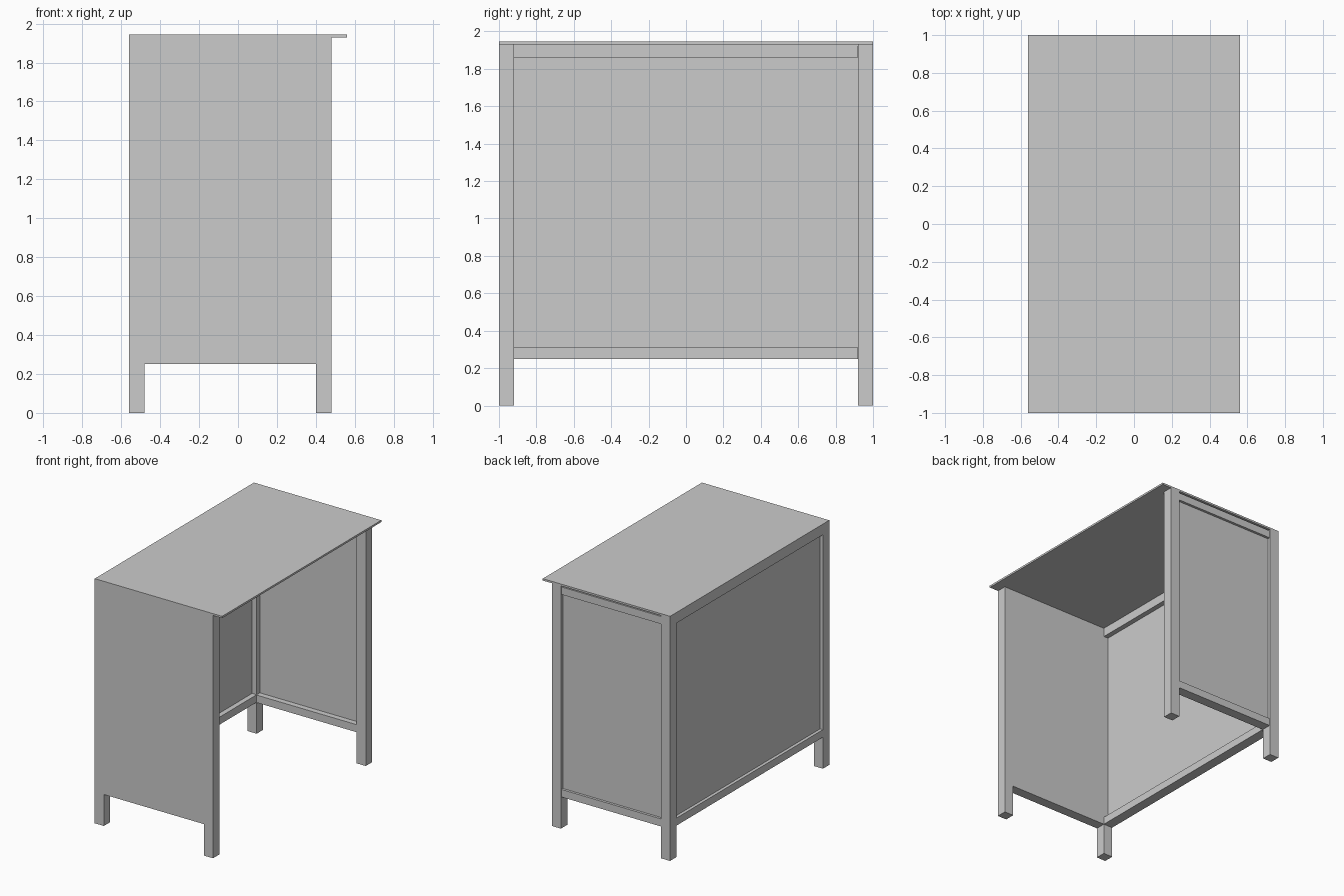
import bpy, bmesh

if "Cube" in bpy.data.objects:
    bpy.data.objects.remove(bpy.data.objects["Cube"])


def box(name, x, y, z):
    """Axis-aligned box from (min, max) pairs."""
    bm = bmesh.new()
    bmesh.ops.create_cube(bm, size=1)
    for v in bm.verts:
        v.co = [r[0] if c < 0 else r[1] for c, r in zip(v.co, (x, y, z))]
    mesh = bpy.data.meshes.new(name)
    bm.to_mesh(mesh)
    bm.free()
    obj = bpy.data.objects.new(name, mesh)
    bpy.context.collection.objects.link(obj)
    return obj


UNDER = 1.93                      # underside of the top
BACK, FRONT = (-0.56, -0.48), (0.40, 0.48)   # leg extents in x
LOW, HIGH = (0.25, 0.31), (1.86, UNDER)      # rail extents in z

# Top board, overhanging the open side
box("table_top", (-0.56, 0.56), (-1, 1), (UNDER, 1.945))

# Four square legs
for label, x in (("back", BACK), ("front", FRONT)):
    for side, y in (("left", (-1, -0.92)), ("right", (0.92, 1))):
        box(f"{label}_{side}_leg", x, y, (0, UNDER))

# Solid end slab, flush with its legs
box("solid_end_panel", (-0.48, 0.40), (-1, -0.92), (0.25, UNDER))

# Rails of the long closed side
box("long_lower_rail", BACK, (-0.92, 0.92), LOW)
box("long_upper_rail", BACK, (-0.92, 0.92), HIGH)

# Rails of the framed end, set in slightly from the legs
box("end_lower_rail", (-0.48, 0.40), (0.915, 0.995), LOW)
box("end_upper_rail", (-0.48, 0.40), (0.915, 0.995), (1.86, 1.92))

# Thin recessed panels inside the frames
box("long_panel", (-0.535, -0.52), (-0.92, 0.92), (0.31, 1.86))
box("framed_end_panel", (-0.48, 0.40), (0.96, 0.975), (0.31, 1.86))
